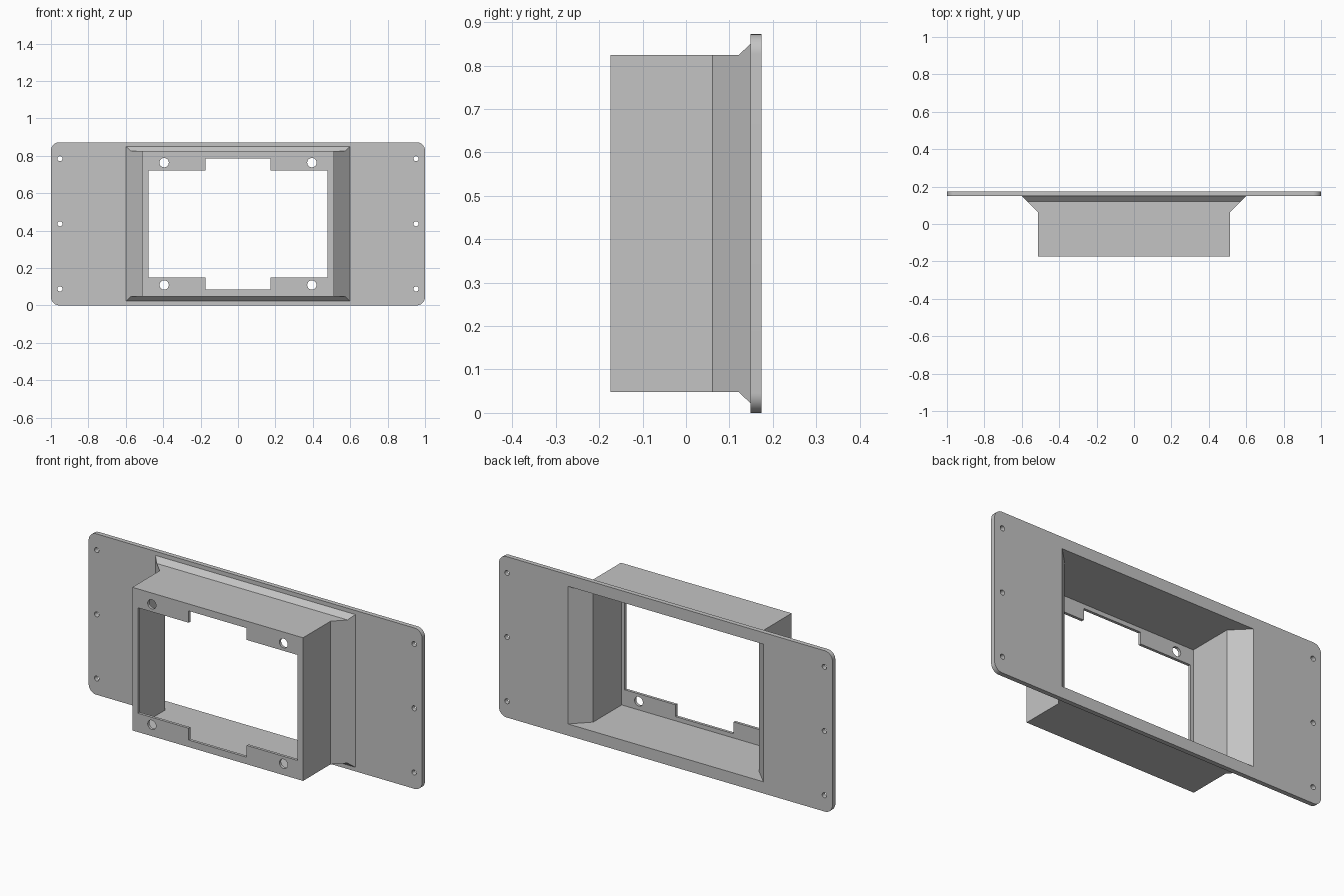
import bpy, bmesh, math

cube = bpy.data.objects.get("Cube")
if cube:
    bpy.data.objects.remove(cube, do_unlink=True)

MID = 0.436                 # height of the centre line
FRONT, BACK = -0.174, 0.174
PLATE_FRONT = 0.149

grey = bpy.data.materials.new("plain grey")
grey.use_nodes = True
grey.diffuse_color = (0.55, 0.55, 0.55, 1)
grey.node_tree.nodes["Principled BSDF"].inputs["Base Color"].default_value = grey.diffuse_color


def loft(name, sections):
    """Closed solid through matching outlines, each a list of (x, y, z)."""
    bm = bmesh.new()
    rings = [[bm.verts.new(p) for p in ring] for ring in sections]
    n = len(rings[0])
    for a, b in zip(rings, rings[1:]):
        for i in range(n):
            j = (i + 1) % n
            bm.faces.new((a[i], a[j], b[j], b[i]))
    bm.faces.new(rings[0][::-1])
    bm.faces.new(rings[-1])
    bmesh.ops.recalc_face_normals(bm, faces=bm.faces)
    mesh = bpy.data.meshes.new(name)
    bm.to_mesh(mesh)
    bm.free()
    mesh.materials.append(grey)
    obj = bpy.data.objects.new(name, mesh)
    bpy.context.collection.objects.link(obj)
    return obj


def rect(y, half_x, half_z):
    return [(sx * half_x, y, MID + sz * half_z)
            for sx, sz in ((-1, -1), (1, -1), (1, 1), (-1, 1))]


def rounded_rect(y, half_x, half_z, r, steps=10):
    ring = []
    for k, (sx, sz) in enumerate(((1, 1), (-1, 1), (-1, -1), (1, -1))):
        for i in range(steps + 1):
            a = math.pi / 2 * (k + i / steps)
            ring.append((sx * (half_x - r) + r * math.cos(a), y,
                         MID + sz * (half_z - r) + r * math.sin(a)))
    return ring


def circle(y, x, dz, r, n=32):
    return [(x + r * math.cos(math.tau * i / n), y,
             MID + dz + r * math.sin(math.tau * i / n)) for i in range(n)]


def combine(obj, other, operation):
    """Apply a boolean and discard the second solid."""
    mod = obj.modifiers.new(operation.lower(), 'BOOLEAN')
    mod.operation, mod.object, mod.solver = operation, other, 'EXACT'
    bpy.context.view_layer.update()
    graph = bpy.context.evaluated_depsgraph_get()
    mesh = bpy.data.meshes.new_from_object(obj.evaluated_get(graph))
    obj.modifiers.clear()
    obj.data = mesh
    bpy.data.objects.remove(other, do_unlink=True)


# Mounting plate with rounded corners
frame = loft("mounting_frame", [rounded_rect(y, 1.0, MID, 0.045)
                                for y in (PLATE_FRONT, BACK)])

# Box housing, flared at the sides and chamfered above and below
housing = loft("housing", [rect(FRONT, 0.512, 0.388), rect(0.061, 0.512, 0.388),
                           rect(0.121, 0.572, 0.388), rect(PLATE_FRONT, 0.6, 0.414),
                           rect(0.16, 0.6, 0.414)])
combine(frame, housing, 'UNION')

# Hollow interior, open at the back
cavity = loft("cavity", [rect(-0.159, 0.497, 0.373), rect(0.085, 0.497, 0.373),
                         rect(0.185, 0.597, 0.373)])
combine(frame, cavity, 'DIFFERENCE')

# Front window with a notch above and below
for half_x, half_z in ((0.479, 0.286), (0.174, 0.35)):
    window = loft("window", [rect(y, half_x, half_z) for y in (-0.25, -0.1)])
    combine(frame, window, 'DIFFERENCE')

# Screw holes in the housing front and the plate ends
holes = [(sx * 0.395, sz * 0.327, 0.025, -0.25, -0.1)
         for sx in (-1, 1) for sz in (-1, 1)]
holes += [(sx * 0.952, k * 0.348, 0.0135, 0.1, 0.25)
          for sx in (-1, 1) for k in (-1, 0, 1)]
for x, dz, r, y0, y1 in holes:
    hole = loft("hole", [circle(y, x, dz, r) for y in (y0, y1)])
    combine(frame, hole, 'DIFFERENCE')

# Smooth the rounded corners and holes, keep every other edge sharp
bpy.ops.object.select_all(action='DESELECT')
frame.select_set(True)
bpy.context.view_layer.objects.active = frame
bpy.ops.object.shade_smooth_by_angle(angle=math.radians(25))
